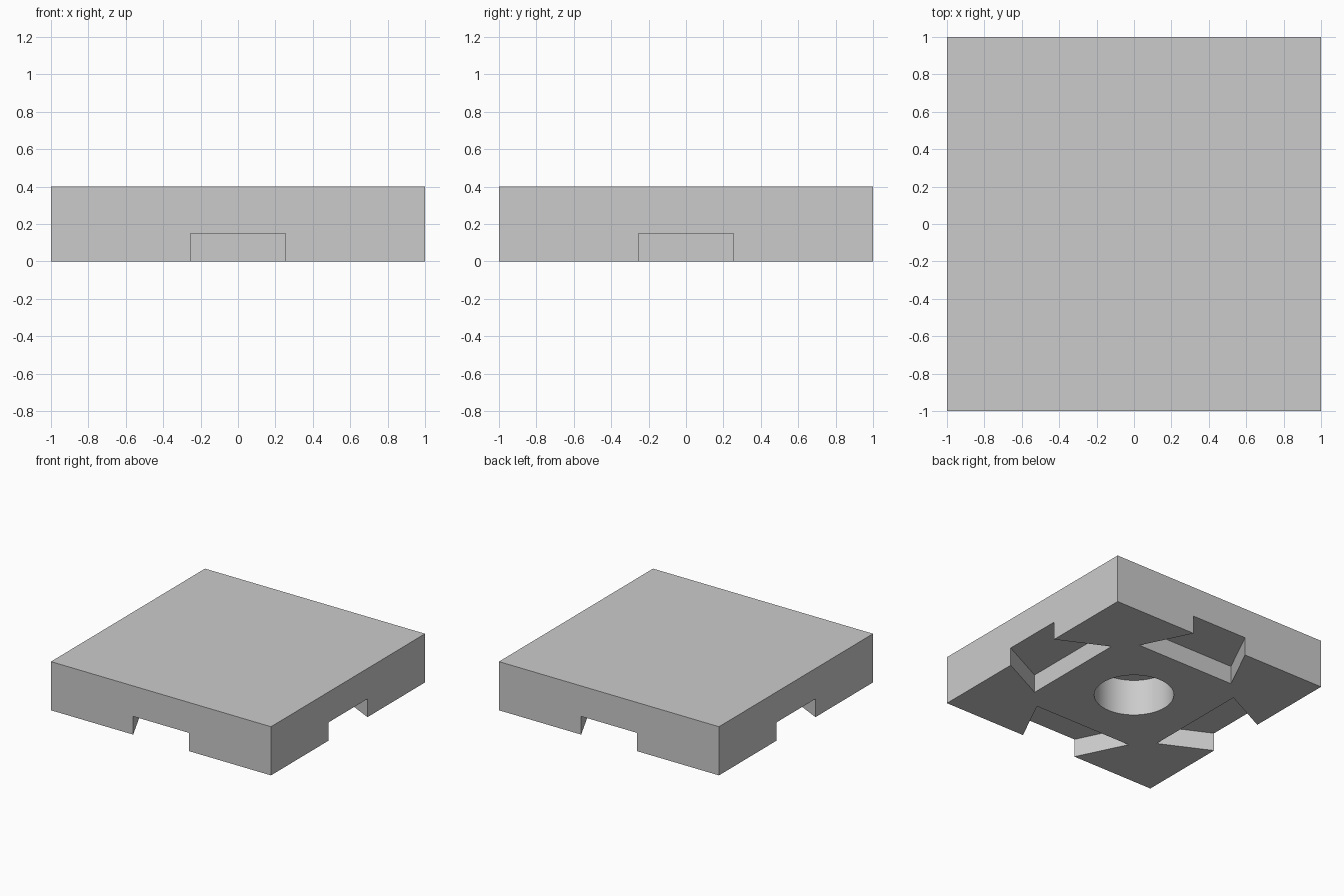
import bpy
import bmesh
from math import cos, sin, pi
from mathutils import Matrix

if "Cube" in bpy.data.objects:
    bpy.data.objects.remove(bpy.data.objects["Cube"])

HEIGHT = 0.4
SLOT_DEPTH = 0.15
HOLE_DEPTH = 0.3
HOLE_RADIUS = 0.3
OVERCUT = 0.05

grey = bpy.data.materials.new("plain grey")
grey.use_nodes = True
color = (0.6, 0.6, 0.6, 1)
grey.diffuse_color = color
grey.node_tree.nodes["Principled BSDF"].inputs["Base Color"].default_value = color


def prism(name, outline, bottom, top):
    """Extrude a flat outline from bottom to top."""
    bm = bmesh.new()
    face = bm.faces.new([bm.verts.new((x, y, bottom)) for x, y in outline])
    result = bmesh.ops.extrude_face_region(bm, geom=[face])
    moved = [v for v in result["geom"] if isinstance(v, bmesh.types.BMVert)]
    bmesh.ops.translate(bm, verts=moved, vec=(0, 0, top - bottom))
    bmesh.ops.recalc_face_normals(bm, faces=bm.faces)
    mesh = bpy.data.meshes.new(name)
    bm.to_mesh(mesh)
    bm.free()
    mesh.materials.append(grey)
    obj = bpy.data.objects.new(name, mesh)
    bpy.context.collection.objects.link(obj)
    return obj


# Square slab
slab = prism("slab", [(-1, -1), (1, -1), (1, 1), (-1, 1)], 0, HEIGHT)

# Round blind hole in the underside
circle = [(HOLE_RADIUS * cos(2 * pi * i / 64), HOLE_RADIUS * sin(2 * pi * i / 64))
          for i in range(64)]
cutters = [prism("hole_cutter", circle, -OVERCUT, HOLE_DEPTH)]

# Dovetail slots, one per side, widening inwards
mouth, inner, back = 0.253, 0.45, 0.6
tip = mouth - OVERCUT * (inner - mouth) / (1 - back)
dovetail = [(-inner, back), (inner, back), (tip, 1 + OVERCUT), (-tip, 1 + OVERCUT)]
for i in range(4):
    cutter = prism(f"slot_cutter_{i + 1}", dovetail, -OVERCUT, SLOT_DEPTH)
    cutter.data.transform(Matrix.Rotation(i * pi / 2, 4, "Z"))
    cutters.append(cutter)

# Cut everything out of the slab
bpy.context.view_layer.objects.active = slab
for cutter in cutters:
    cutter.hide_render = True
    cut = slab.modifiers.new(cutter.name, "BOOLEAN")
    cut.operation = "DIFFERENCE"
    cut.solver = "EXACT"
    cut.object = cutter
    bpy.ops.object.modifier_apply(modifier=cut.name)
    bpy.data.objects.remove(cutter)

# Smooth hole wall, sharp edges elsewhere
slab.select_set(True)
bpy.ops.object.shade_smooth_by_angle()
